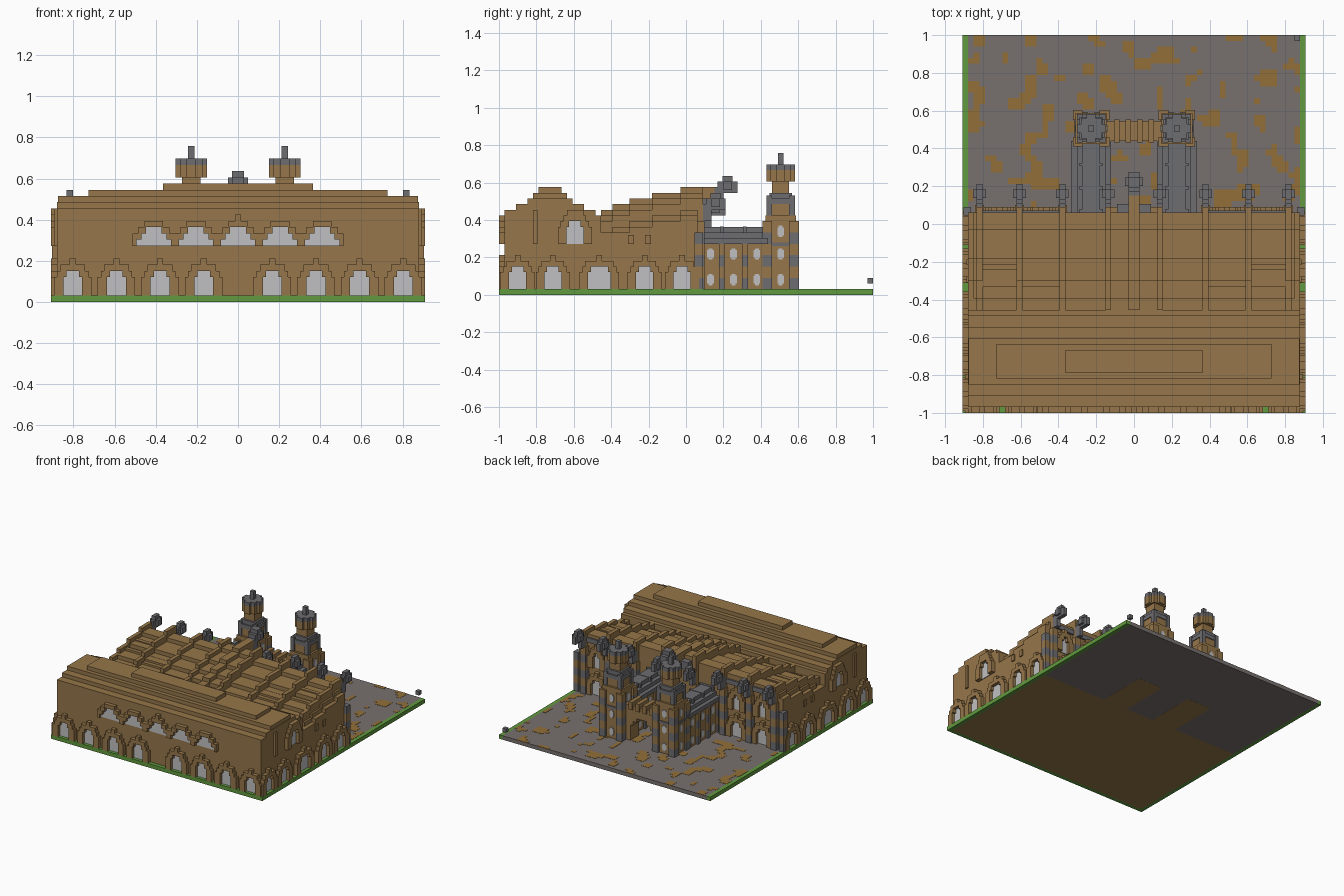
import bpy, bmesh
from mathutils import Vector, Matrix, noise

cube = bpy.data.objects.get("Cube")
if cube:
    bpy.data.objects.remove(cube)

V = 2 / 66  # one block
COLOURS = {
    "sandstone": (0.305, 0.181, 0.067),
    "grey_brick": (0.155, 0.153, 0.165),
    "paving": (0.185, 0.165, 0.158),
    "earth": (0.29, 0.16, 0.04),
    "grass": (0.12, 0.32, 0.05),
    "pale_glass": (0.53, 0.53, 0.54),
}
MATS = {}
for name, rgb in COLOURS.items():
    m = bpy.data.materials.new(name)
    m.use_nodes = True
    m.diffuse_color = (*rgb, 1)
    m.node_tree.nodes["Principled BSDF"].inputs["Base Color"].default_value = (*rgb, 1)
    MATS[name] = m
S, G, P, E, L, W = COLOURS

parts = {}


def box(part, mat, x0, x1, y0, y1, z0, z1):
    """Axis-aligned block, in block units."""
    bm, used = parts.setdefault(part, (bmesh.new(), []))
    if mat not in used:
        used.append(mat)
    size = Matrix.Diagonal((abs(x1 - x0) * V, abs(y1 - y0) * V, (z1 - z0) * V, 1))
    mid = Vector((x0 + x1, y0 + y1, z0 + z1)) * V / 2
    verts = bmesh.ops.create_cube(bm, size=1, matrix=Matrix.Translation(mid) @ size)["verts"]
    for f in {f for v in verts for f in v.link_faces}:
        f.material_index = used.index(mat)


def wall_box(part, mat, wall, u0, u1, d0, d1, z0, z1):
    """Block placed on a wall: u runs along it, d is the depth outward."""
    axis, sign, plane = wall
    a, b = plane + sign * d0, plane + sign * d1
    if axis == "x":
        box(part, mat, a, b, u0, u1, z0, z1)
    else:
        box(part, mat, u0, u1, a, b, z0, z1)


def arch(part, wall, u, z=1, half=1.5):
    """Stepped arch frame with a pale window."""
    for s in (-1, 1):
        wall_box(part, S, wall, u + s * half, u + s * (half + 1.5), 0, 1, z, z + 3)
        wall_box(part, S, wall, u + s * (half - 0.5), u + s * (half + 1), 0, 1, z + 3, z + 4)
    wall_box(part, S, wall, u - half - 0.5, u + half + 0.5, 0, 1, z + 4, z + 5)
    wall_box(part, S, wall, u - 0.5, u + 0.5, 0, 1, z + 5, z + 6)
    wall_box(part, W, wall, u - half, u + half, 0, 0.2, z, z + 4)


def slit(part, wall, u, z):
    """Small rounded window."""
    wall_box(part, W, wall, u - 0.6, u + 0.6, 0, 0.15, z + 0.3, z + 1.7)
    wall_box(part, W, wall, u - 0.35, u + 0.35, 0, 0.15, z, z + 2)


def quoins(part, x0, x1, y0, y1, z0, z1):
    """Column of alternating stone and brick."""
    for i, z in enumerate(range(z0, z1, 2)):
        box(part, S if i % 2 else G, x0, x1, y0, y1, z, min(z + 2, z1))


FRONT, BACK = ("y", -1, -32), ("y", 1, 2)
SIDES = [("x", s, s * 29) for s in (-1, 1)]

# Ground
box("hall_floor", S, -29, 29, -32, 2, 0, 1)
box("courtyard", P, -29, 29, 2, 33, 0, 1)
box("lawn_edge", L, -30, 30, -33, -32, 0, 1)
for s in (-1, 1):
    box("lawn_edge", L, s * 29, s * 30, -32, 33, 0, 1)
    box("wing_floor", S, s * 4, s * 11, 2, 15, -0.02, 0.5)
for i in range(-29, 29):
    for j in range(3, 33):
        if noise.noise(Vector((i * 0.3, j * 0.3, 4.2))) > 0.24:
            box("earth_patches", E, i, i + 1, j, j + 1, 0.9, 1.06)
box("corner_marker", G, 28, 29, 32, 33, 2, 3)

# Hall walls and the stepped front roof
box("hall_walls", S, -29, 29, -32, 2, 1, 11)
for half, y0, y1, top in ((29, -32, -15, 14), (29, -32, -16, 15), (29, -30, -18, 16),
                          (28.9, -28, -20, 17), (24, -27, -21, 18), (12, -26, -22, 19)):
    box("front_roof", S, -half, half, y0, y1, 10, top)

# Rear roof: terraces climbing to the back, lower toward the sides
terraces = [(-15, 15), (-13, 16), (-10, 17), (-6, 18), (-1, 19)]
for y, top in terraces:
    for half, drop in ((4, 1), (12, 2), (20, 2.5), (27, 3), (28, 4), (29, 5)):
        box("rear_roof", S, -half, half, y, 2, 10, top - drop)
    for rib, drop in ((4.5, 0), (12.5, 1), (20, 1), (27, 2)):
        for s in (-1, 1):
            box("roof_ribs", S, s * rib - 0.5, s * rib + 0.5, y, 3, 10, top - drop)
    box("roof_ribs", S, -1, 1, y, 5 if top > 18 else 3, top - 3, top)
for y in (-11, -8, -4, 0):
    box("roof_ribs", S, -27, 27, y, y + 1, 10, 14 + (y + 11) * 0.18)

# Arcades
for s in (-1, 1):
    for x in (5.5, 12.5, 19.5, 26.5):
        arch("front_arcade", FRONT, s * x)
    for x in (16.2, 23.5):
        arch("back_arcade", BACK, s * x)
        arch("back_arcade", BACK, s * x, 8, 1)
for wall in SIDES:
    for y, half in ((-29.7, 1.5), (-23.5, 1.5), (-15.3, 2), (-7.3, 1.5), (-0.7, 1.5)):
        arch("side_arcade", wall, y, 1, half)
    # Upper side window with its hood
    arch("side_hood", wall, -19.6, 9)
    wall_box("side_hood", S, wall, -21, -18, 0, 1, 13, 15)
    wall_box("side_hood", S, wall, -27, -26.2, 0, 0.5, 9, 15)
    for y in (-9.7, -6.7):
        wall_box("side_hood", S, wall, y - 0.5, y + 0.5, 0, 0.3, 9, 10.6)

# Row of upper front windows under stepped hoods
for i in range(-2, 3):
    x = i * 6.75
    for half, z0 in ((2.75, 9), (2, 10), (1.25, 11)):
        for s in (-1, 1):
            wall_box("front_hood", S, FRONT, x + s * half, x + s * 3.4, 0, 1, z0, min(z0 + 1, 11))
        wall_box("front_windows", W, FRONT, x - half, x + half, 0, 0.25, z0, z0 + 1)
    for s in (-1, 1):
        wall_box("front_hood", S, FRONT, x + s * 1.25, x + s * 2.5, 0, 1, 11, 12)
    wall_box("front_hood", S, FRONT, x - 1.5, x + 1.5, 0, 1, 12, 13)
    if i == 0:
        wall_box("front_hood", S, FRONT, -0.5, 0.5, 0, 1, 13, 14)


def finial(x, y, z, w=0.5):
    """Grey hooked pinnacle leaning outward."""
    box("finials", G, x - w, x + w, y - 1, y + 1, z - 5, z - 2)
    box("finials", G, x - w, x + w, y, y + 3.5, z - 3, z - 1)
    box("finials", G, x - w - 0.6, x + w + 0.6, y + 1, y + 2.5, z - 2.5, z - 1)
    box("finials", G, x - w, x + w, y + 0.8, y + 2.6, z - 1, z)


# Rear buttresses, brick parapet and pinnacles
for s in (-1, 1):
    for x in (12.5, 20, 27):
        quoins("rear_buttresses", s * x - 0.8, s * x + 0.8, 2, 3.3, 1, 13)
        finial(s * x, 3.5, 18)
    for x0, x1 in ((13, 19.5), (20.5, 26.5)):
        box("rear_parapet", G, s * x0, s * x1, 1.8, 2.4, 14, 15.2)
    finial(s * 4.5, 3.5, 17)
    quoins("rear_buttresses", s * 28.5, s * 29.8, 1.5, 3, 1, 11)
finial(0, 5.6, 21, 1)
box("centre_gable", S, -4, 4, 2, 3, 1, 16)
box("centre_gable", G, -3, 3, 2, 3.5, 15, 17)

for s in (-1, 1):
    # Wing leading to each tower, with a slate-like stepped roof
    box("wing", S, s * 4.5, s * 10.5, 2, 14, 1, 9)
    for inset, top in ((0, 10), (1, 11), (2, 12)):
        box("wing_roof", G, s * (4 + inset), s * (11 - inset), 2, 14.5, 9, top)
    for y in (2.3, 6.3, 10.4):
        quoins("wing_buttresses", s * 4, s * 11, y - 0.5, y + 0.5, 1, 9)
        box("wing_roof", G, s * 5.5, s * 9.5, y - 0.3, y + 0.3, 11, 12.1)
    for wall in (("x", s, s * 10.5), ("x", -s, s * 4.5)):
        for y in (4.3, 8.4, 12.5):
            for z in (1.7, 6.2):
                slit("wing_windows", wall, y, z)

    # Tower
    cx, cy = s * 7.5, 16.7

    def tier(mat, half, z0, z1):
        box("tower", mat, cx - half, cx + half, cy - half, cy + half, z0, z1)

    tier(S, 2.7, 1, 14)
    tier(G, 2.9, 8.6, 9.2)
    tier(S, 2.2, 14, 16)
    tier(G, 2.4, 16, 17)
    tier(G, 2, 17, 18)
    tier(S, 1.5, 18, 20)
    for a in (-1, 1):
        for b in (-1, 1):
            quoins("tower_quoins", cx + a * 1.5, cx + a * 3.2, cy + b * 1.5, cy + b * 3.2, 1, 13)
            box("tower_quoins", G, cx + a * 1.5, cx + a * 2.5, cy + b * 1.5, cy + b * 2.5, 14, 17.5)
    for wall in (("x", s, cx + s * 2.7), ("x", -s, cx - s * 2.7), ("y", 1, cy + 2.7)):
        u = cy if wall[0] == "x" else cx
        for z in (1.7, 6.2, 10.2):
            slit("tower_windows", wall, u, z)
    # Cross-shaped crown and spike
    for hx, hy in ((2.5, 0.8), (0.8, 2.5), (1.8, 1.8)):
        box("tower_crown", S, cx - hx, cx + hx, cy - hy, cy + hy, 20, 22)
        box("tower_crown", G, cx - hx, cx + hx, cy - hy, cy + hy, 22, 23)
    tier(G, 0.5, 23, 25)

    # Stepped arch between the towers
    for reach, z0 in ((3.2, 1), (2.4, 5), (1.4, 6)):
        box("bridge", S, s * reach, s * 5, 14.5, 18, z0, 10)
box("bridge", S, -5, 5, 14.5, 18, 7, 10)
for x in (-3, -1, 1, 3):
    box("bridge", S, x - 0.5, x + 0.5, 14.2, 18.3, 9, 11)

# Turn the collected blocks into objects
for name, (bm, used) in parts.items():
    bmesh.ops.recalc_face_normals(bm, faces=bm.faces)
    me = bpy.data.meshes.new(name)
    bm.to_mesh(me)
    bm.free()
    for mat in used:
        me.materials.append(MATS[mat])
    bpy.context.collection.objects.link(bpy.data.objects.new(name, me))
